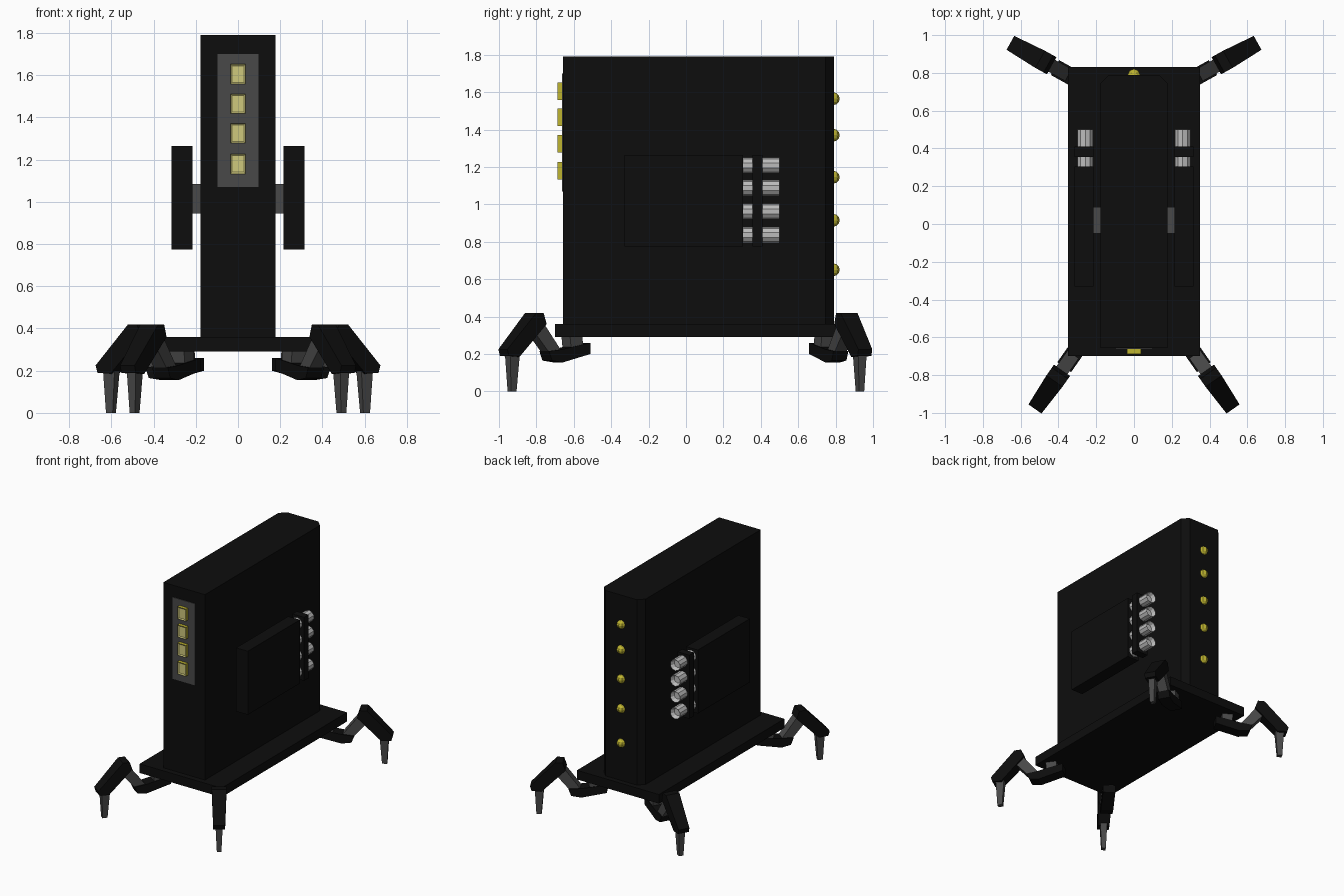
import bpy, bmesh, math
from mathutils import Vector, Matrix

if "Cube" in bpy.data.objects:
    bpy.data.objects.remove(bpy.data.objects["Cube"])


def material(name, rgb):
    m = bpy.data.materials.new(name)
    m.diffuse_color = (*rgb, 1)
    m.use_nodes = True
    m.node_tree.nodes["Principled BSDF"].inputs["Base Color"].default_value = m.diffuse_color
    return m


BLACK = material("black", (0.004, 0.004, 0.004))
GRAY = material("dark gray", (0.065, 0.065, 0.065))
SILVER = material("silver", (0.5, 0.5, 0.5))
YELLOW = material("yellow", (0.52, 0.46, 0.03))
PALE = material("pale yellow", (0.62, 0.58, 0.2))


def finish(bm, name, *mats):
    bmesh.ops.recalc_face_normals(bm, faces=bm.faces)
    me = bpy.data.meshes.new(name)
    bm.to_mesh(me)
    bm.free()
    for m in mats:
        me.materials.append(m)
    ob = bpy.data.objects.new(name, me)
    bpy.context.collection.objects.link(ob)
    return ob


def box_bm(lo, hi):
    bm = bmesh.new()
    lo, hi = Vector(lo), Vector(hi)
    mat = Matrix.Translation((lo + hi) / 2) @ Matrix.Diagonal((*(hi - lo), 1))
    bmesh.ops.create_cube(bm, size=1, matrix=mat)
    return bm


def box(name, lo, hi, mat):
    return finish(box_bm(lo, hi), name, mat)


def prism(name, profile, half_widths, mat, frame):
    """Side profile (r, z) given width; half_widths has one value per point."""
    bm = bmesh.new()
    sides = []
    for s in (1, -1):
        sides.append([bm.verts.new(frame @ Vector((r, s * w, z)))
                      for (r, z), w in zip(profile, half_widths)])
    a, b = sides
    bm.faces.new(a)
    bm.faces.new(b[::-1])
    for i in range(len(a)):
        j = (i + 1) % len(a)
        bm.faces.new((a[i], b[i], b[j], a[j]))
    return finish(bm, name, mat)


# Base plate and tall slab body with chamfered rear corners
box("base_plate", (-0.35, -0.70, 0.29), (0.35, 0.83, 0.36), BLACK)
bm = box_bm((-0.178, -0.657, 0.33), (0.178, 0.79, 1.79))
rear = [e for e in bm.edges if all(v.co.y > 0.7 for v in e.verts)
        and abs(e.verts[0].co.z - e.verts[1].co.z) > 1]
bmesh.ops.bevel(bm, geom=rear, offset=0.045, segments=1, affect='EDGES')
finish(bm, "body", BLACK)

# Front plate with four recessed lamps
box("front_plate", (-0.097, -0.662, 1.07), (0.097, -0.65, 1.70), GRAY)
for i, z in enumerate((1.605, 1.465, 1.325, 1.18)):
    bm = box_bm((-0.036, -0.687, z - 0.047), (0.036, -0.65, z + 0.047))
    bmesh.ops.recalc_face_normals(bm, faces=bm.faces)
    front = min(bm.faces, key=lambda f: f.calc_center_median().y)
    front.material_index = 1
    bmesh.ops.inset_region(bm, faces=[front], thickness=0.012, depth=-0.006)
    for f in bm.faces:
        if f.calc_center_median().y < -0.68:
            f.material_index = 1
    finish(bm, f"front_lamp_{i + 1}", YELLOW, PALE)

# Rear row of low-poly round lamps
for i, z in enumerate((1.565, 1.37, 1.145, 0.915, 0.65)):
    bm = bmesh.new()
    bmesh.ops.create_uvsphere(bm, u_segments=8, v_segments=6, radius=0.034,
                              matrix=Matrix.Translation((0, 0.788, z)))
    finish(bm, f"rear_lamp_{i + 1}", YELLOW)

# Side pods: panel, support arm, and a bank of tubes through a black bracket
for s, side in ((1, "right"), (-1, "left")):
    def side_box(name, x0, x1, y0, y1, z0, z1, mat):
        xs = sorted((s * x0, s * x1))
        box(f"{side}_{name}", (xs[0], y0, z0), (xs[1], y1, z1), mat)

    side_box("arm", 0.17, 0.22, -0.05, 0.09, 0.945, 1.085, GRAY)
    side_box("panel", 0.215, 0.315, -0.33, 0.305, 0.775, 1.265, BLACK)
    side_box("tube_bracket", 0.215, 0.315, 0.355, 0.41, 0.775, 1.265, BLACK)
    for i, z in enumerate((1.207, 1.087, 0.962, 0.835)):
        bm = bmesh.new()
        place = (Matrix.Translation((s * 0.257, 0.4, z))
                 @ Matrix.Rotation(math.pi / 2, 4, 'X'))
        bmesh.ops.create_cone(bm, cap_ends=True, segments=10, radius1=0.043,
                              radius2=0.043, depth=0.2, matrix=place)
        end = max(bm.faces, key=lambda f: f.calc_center_median().y)
        bmesh.ops.inset_region(bm, faces=[end], thickness=0.014)
        bmesh.ops.translate(bm, verts=end.verts, vec=(0, -0.03, 0))
        finish(bm, f"{side}_tube_{i + 1}", SILVER)

# Legs: each built in a vertical plane, r measured outward from the foot
PARTS = (
    ("hip_peg", GRAY, [(-0.44, 0.21), (-0.36, 0.21), (-0.35, 0.30), (-0.43, 0.30)],
     [0.04] * 4),
    ("hip", BLACK, [(-0.48, 0.20), (-0.30, 0.155), (-0.23, 0.165), (-0.21, 0.215),
                    (-0.30, 0.225), (-0.48, 0.26)], [0.045] * 6),
    ("link", GRAY, [(-0.31, 0.20), (-0.25, 0.17), (-0.11, 0.33), (-0.17, 0.38)],
     [0.036] * 4),
    ("shin", BLACK, [(-0.02, 0.185), (0.05, 0.19), (0.06, 0.225), (-0.12, 0.418),
                     (-0.17, 0.418), (-0.19, 0.36)],
     [0.042, 0.042, 0.042, 0.052, 0.052, 0.052]),
    ("foot", GRAY, [(-0.018, 0), (0.018, 0), (0.03, 0.22), (-0.035, 0.22)],
     [0.016, 0.016, 0.026, 0.026]),
)
for s, side in ((1, "right"), (-1, "left")):
    for end, x, y, deg in (("front", 0.49, -0.93, -55), ("back", 0.602, 0.93, 29)):
        a = math.radians(deg if s > 0 else 180 - deg)
        frame = Matrix.Translation((s * x, y, 0)) @ Matrix.Rotation(a, 4, 'Z')
        for part, mat, profile, widths in PARTS:
            prism(f"{end}_{side}_{part}", profile, widths, mat, frame)
